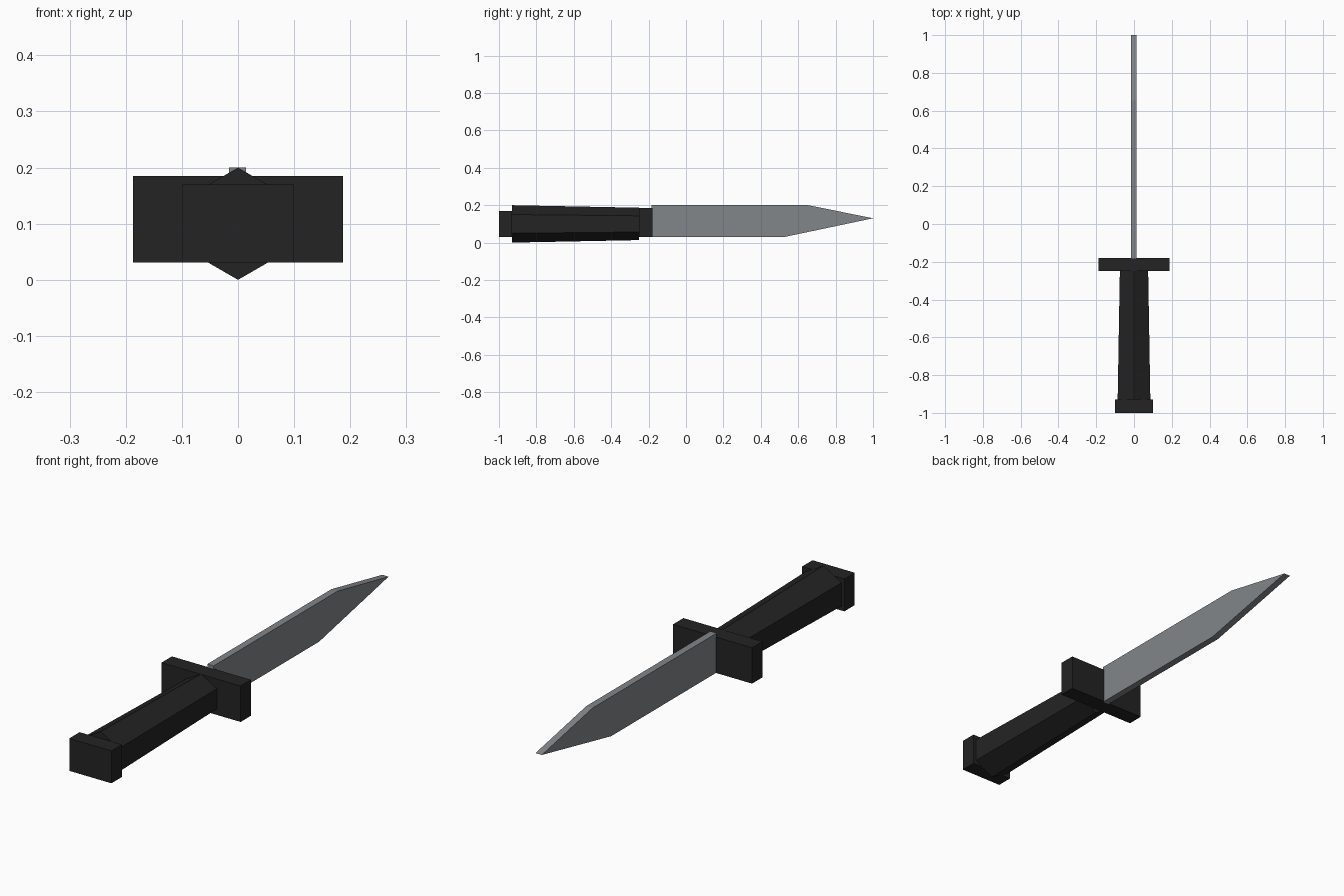
import bpy, bmesh, math
from mathutils import Matrix

if "Cube" in bpy.data.objects:
    bpy.data.objects.remove(bpy.data.objects["Cube"])


def material(name, rgb):
    m = bpy.data.materials.new(name)
    m.diffuse_color = (*rgb, 1)
    m.use_nodes = True
    m.node_tree.nodes["Principled BSDF"].inputs["Base Color"].default_value = m.diffuse_color
    return m


black = material("black", (0.017, 0.017, 0.017))
steel = material("steel grey", (0.225, 0.24, 0.255))


def finish(name, bm, mat):
    bmesh.ops.recalc_face_normals(bm, faces=bm.faces)
    me = bpy.data.meshes.new(name)
    bm.to_mesh(me)
    bm.free()
    me.materials.append(mat)
    ob = bpy.data.objects.new(name, me)
    bpy.context.collection.objects.link(ob)
    return ob


def box(name, half_x, y0, y1, z0, z1, mat):
    bm = bmesh.new()
    place = (Matrix.Translation((0, (y0 + y1) / 2, (z0 + z1) / 2))
             @ Matrix.Diagonal((2 * half_x, y1 - y0, z1 - z0, 1)))
    bmesh.ops.create_cube(bm, size=1, matrix=place)
    return finish(name, bm, mat)


# Pommel and cross guard
box("pommel", 0.10, -1.0, -0.93, 0.031, 0.17, black)
box("guard", 0.1875, -0.25, -0.18, 0.031, 0.185, black)

# Tapered six-sided grip, ridge up
bm = bmesh.new()
rings = []
for y, r in ((-0.93, 0.10), (-0.25, 0.0865)):
    rings.append([bm.verts.new((r * math.sin(i * math.pi / 3), y,
                                0.10 + r * math.cos(i * math.pi / 3)))
                  for i in range(6)])
for i in range(6):
    j = (i + 1) % 6
    bm.faces.new((rings[0][i], rings[0][j], rings[1][j], rings[1][i]))
for ring in rings:
    bm.faces.new(ring)
finish("grip", bm, black)

# Flat blade: side profile extruded across its thickness
profile = [(-0.185, 0.031), (0.53, 0.031), (1.0, 0.13), (0.655, 0.20), (-0.185, 0.20)]
bm = bmesh.new()
face = bm.faces.new([bm.verts.new((-0.016, y, z)) for y, z in profile])
side = bmesh.ops.extrude_face_region(bm, geom=[face])
bmesh.ops.translate(bm, vec=(0.030, 0, 0),
                    verts=[v for v in side["geom"] if isinstance(v, bmesh.types.BMVert)])
finish("blade", bm, steel)
